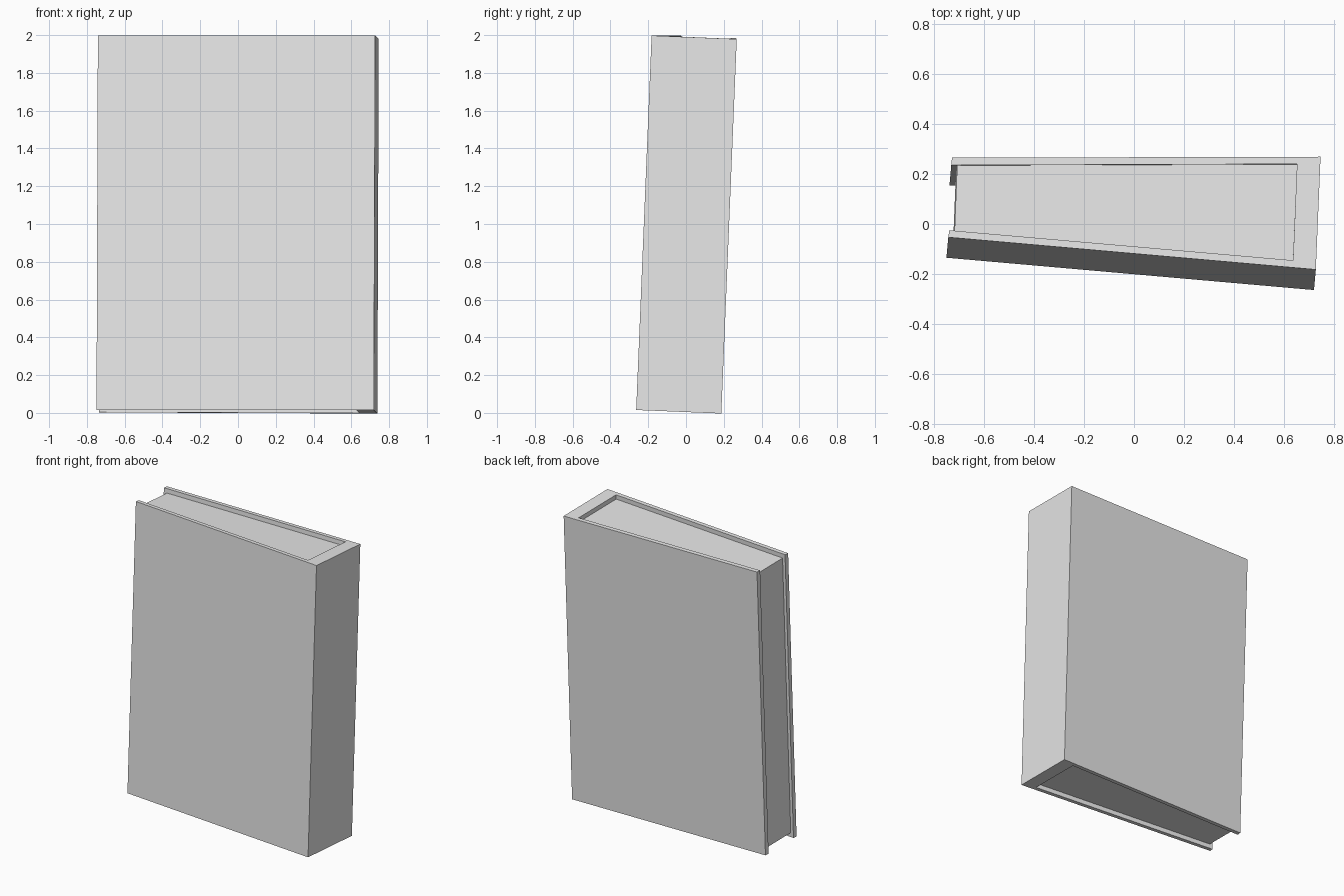
import bpy
import bmesh
from math import radians
from mathutils import Matrix, Vector

cube = bpy.data.objects.get("Cube")
if cube:
    bpy.data.objects.remove(cube, do_unlink=True)

HEIGHT = 1.984
OVERHANG = 0.03
YAW = Matrix.Rotation(radians(-5.07), 4, 'Z')
LEAN = Matrix.Rotation(radians(-2.37), 4, 'X')
TOP_SHIFT = Vector((0.0035, 0.041))  # how far the leaning top sits from mid height

# One plain grey for the whole book
grey = bpy.data.materials.new("plain_grey")
grey.use_nodes = True
grey.diffuse_color = (0.8, 0.8, 0.8, 1)
grey.node_tree.nodes["Principled BSDF"].inputs["Base Color"].default_value = (0.8, 0.8, 0.8, 1)


def prism(name, outline, height):
    """Extrude a top outline into an upright block, then turn and lean it."""
    bm = bmesh.new()
    unturn = YAW.inverted()
    verts = []
    for p in outline:
        q = unturn @ (Vector(p) - TOP_SHIFT).to_3d()
        verts.append(bm.verts.new((q.x, q.y, -height / 2)))
    base = bm.faces.new(verts)
    top = bmesh.ops.extrude_face_region(bm, geom=[base])["geom"]
    bmesh.ops.translate(bm, vec=(0, 0, height),
                        verts=[g for g in top if isinstance(g, bmesh.types.BMVert)])
    bmesh.ops.recalc_face_normals(bm, faces=bm.faces)
    mesh = bpy.data.meshes.new(name)
    bm.to_mesh(mesh)
    bm.free()
    mesh.materials.append(grey)
    obj = bpy.data.objects.new(name, mesh)
    obj.matrix_world = Matrix.Translation((0, 0, 1)) @ YAW @ LEAN
    bpy.context.collection.objects.link(obj)
    return obj


# Cover: front board, thick spine and back board as one C-shaped outline
prism("book_cover", [
    (-0.742, -0.053), (0.726, -0.182), (0.745, 0.269), (-0.727, 0.265),
    (-0.73, 0.235), (0.651, 0.24), (0.635, -0.145), (-0.738, -0.025),
], HEIGHT)

# Pages: wedge set in from the cover at top, bottom and open edge
prism("page_block", [
    (-0.717, -0.033), (0.64, -0.152), (0.657, 0.246), (-0.706, 0.242),
], HEIGHT - 2 * OVERHANG)
